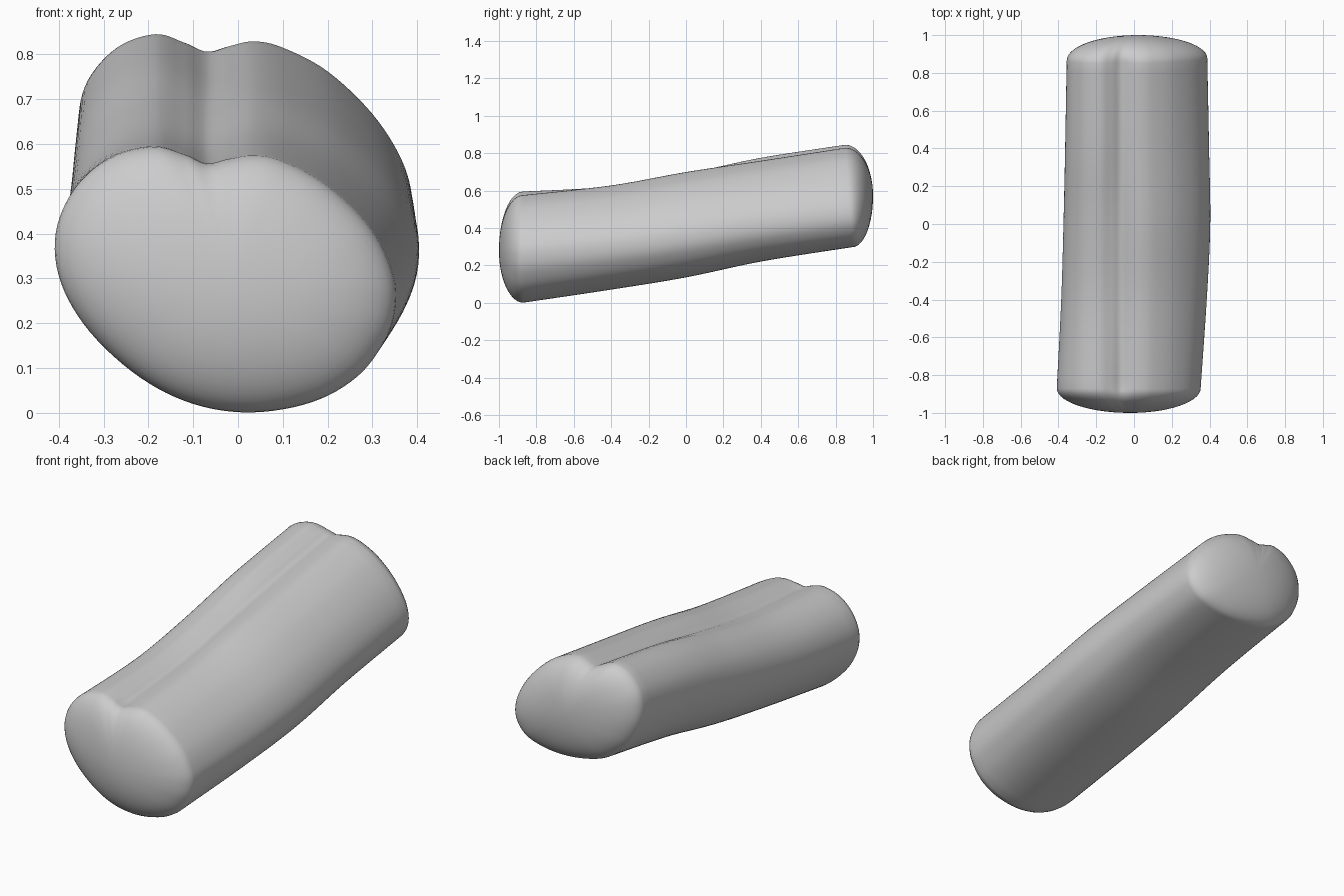
import bpy, bmesh, math
from mathutils import Vector

cube = bpy.data.objects.get("Cube")
if cube:
    bpy.data.objects.remove(cube, do_unlink=True)

# Matching outlines (x, z) of the two ends, each with a groove in its top
FRONT = [(-0.07, 0.555), (-0.02, 0.567), (0.035, 0.576), (0.10, 0.563),
         (0.20, 0.508), (0.295, 0.415), (0.345, 0.315), (0.351, 0.235),
         (0.327, 0.160), (0.265, 0.080), (0.165, 0.024), (0.03, 0.001),
         (-0.10, 0.020), (-0.22, 0.080), (-0.33, 0.180), (-0.395, 0.29),
         (-0.407, 0.40), (-0.365, 0.50), (-0.285, 0.570), (-0.19, 0.595),
         (-0.12, 0.577)]
BACK = [(-0.07, 0.804), (-0.02, 0.818), (0.035, 0.829), (0.10, 0.815),
        (0.20, 0.762), (0.30, 0.667), (0.365, 0.565), (0.388, 0.475),
        (0.370, 0.400), (0.305, 0.337), (0.18, 0.303), (0.04, 0.300),
        (-0.10, 0.325), (-0.20, 0.372), (-0.29, 0.455), (-0.343, 0.56),
        (-0.356, 0.655), (-0.335, 0.742), (-0.27, 0.815), (-0.185, 0.845),
        (-0.12, 0.826)]
NOTCH_X = -0.07
# Bend of the body: y, then shifts of right side, left side, underside,
# right ridge and left ridge
STATIONS = [(-0.87, 0, 0, 0, 0, 0),
            (-0.40, 0.024, 0.009, -0.011, -0.017, -0.040),
            (0.00, 0.034, 0.009, -0.014, -0.003, -0.030),
            (0.40, 0.019, 0.006, 0.003, -0.002, -0.003),
            (0.87, 0, 0, 0, 0, 0)]
STEPS = 6        # samples per outline or station interval
CAP_RINGS = 14


def catmull(p0, p1, p2, p3, t):
    return 0.5 * (2 * p1 + (p2 - p0) * t + (2 * p0 - 5 * p1 + 4 * p2 - p3) * t * t
                  + (3 * p1 - p0 - 3 * p2 + p3) * t ** 3)


def spline(points, closed):
    pts = [Vector(p) for p in points]
    n = len(pts)
    out = []
    for i in range(n if closed else n - 1):
        if closed:
            q = [pts[(i + k) % n] for k in (-1, 0, 1, 2)]
        else:
            q = [pts[max(0, min(n - 1, i + k))] for k in (-1, 0, 1, 2)]
        out += [catmull(*q, s / STEPS) for s in range(STEPS)]
    return out if closed else out + [pts[-1]]


front, back = spline(FRONT, True), spline(BACK, True)


def ring(station):
    """Blend the end outlines at one station and add the bend."""
    y, right, left, under, ridge_r, ridge_l = station
    t = (y + 0.87) / 1.74
    low, high = 0.3 * t, 0.595 + 0.25 * t
    result = []
    for p, q in zip(front, back):
        x, z = p.lerp(q, t)
        side = (x - NOTCH_X) / 0.44 if x > NOTCH_X else (NOTCH_X - x) / 0.31
        h = (z - low) / (high - low)
        w = max(0, min(1, 0.5 + (NOTCH_X - x) / 0.2))     # 0 right, 1 left
        w = w * w * (3 - 2 * w)
        slant = 0.05 * (0.5 - h) * max(0, y) ** 2         # leaning back end
        result.append(Vector((x + side * (right if x > NOTCH_X else left), y + slant,
                              z + under * (1 - h)
                              + h * (ridge_r + (ridge_l - ridge_r) * w))))
    return result


def cap(rim, tip):
    """Rings of a rounded end; the groove fades out towards the tip."""
    rings = []
    for i in range(1, CAP_RINGS):
        a = math.pi / 2 * i / CAP_RINGS
        fade = math.sin(a)
        level = []
        for p in rim:
            fill = 0.03 * fade * math.exp(-((p.x - NOTCH_X) / 0.055) ** 2)
            x = tip.x + (p.x - tip.x) * math.cos(a)
            z = p.z + (fill if p.z > tip.z else 0)
            z = tip.z + (z - tip.z) * math.cos(a)
            level.append(Vector((x, p.y + (tip.y - p.y) * math.sin(a), z)))
        rings.append(level)
    return rings


# Body rings from front cap to back cap
body = [ring(s) for s in spline(STATIONS, False)]
front_tip = Vector((-0.02, -1.0, 0.28))
back_tip = Vector((0.02, 1.0, 0.57))
rings = cap(body[0], front_tip)[::-1] + body + cap(body[-1], back_tip)

bm = bmesh.new()
loops = [[bm.verts.new(p) for p in r] for r in rings]
n = len(front)
for a, b in zip(loops, loops[1:]):
    for i in range(n):
        j = (i + 1) % n
        bm.faces.new((a[i], a[j], b[j], b[i]))
for tip, loop in ((front_tip, loops[0]), (back_tip, loops[-1])):
    v = bm.verts.new(tip)
    for i in range(n):
        bm.faces.new((v, loop[i], loop[(i + 1) % n]))
bmesh.ops.recalc_face_normals(bm, faces=bm.faces)
for f in bm.faces:
    f.smooth = True
mesh = bpy.data.meshes.new("grooved_bolster")
bm.to_mesh(mesh)
bm.free()

# Single plain grey
grey = bpy.data.materials.new("plain grey")
grey.use_nodes = True
colour = (0.6, 0.6, 0.6, 1)
grey.diffuse_color = colour
grey.node_tree.nodes["Principled BSDF"].inputs["Base Color"].default_value = colour
mesh.materials.append(grey)
bpy.context.collection.objects.link(bpy.data.objects.new("grooved_bolster", mesh))
